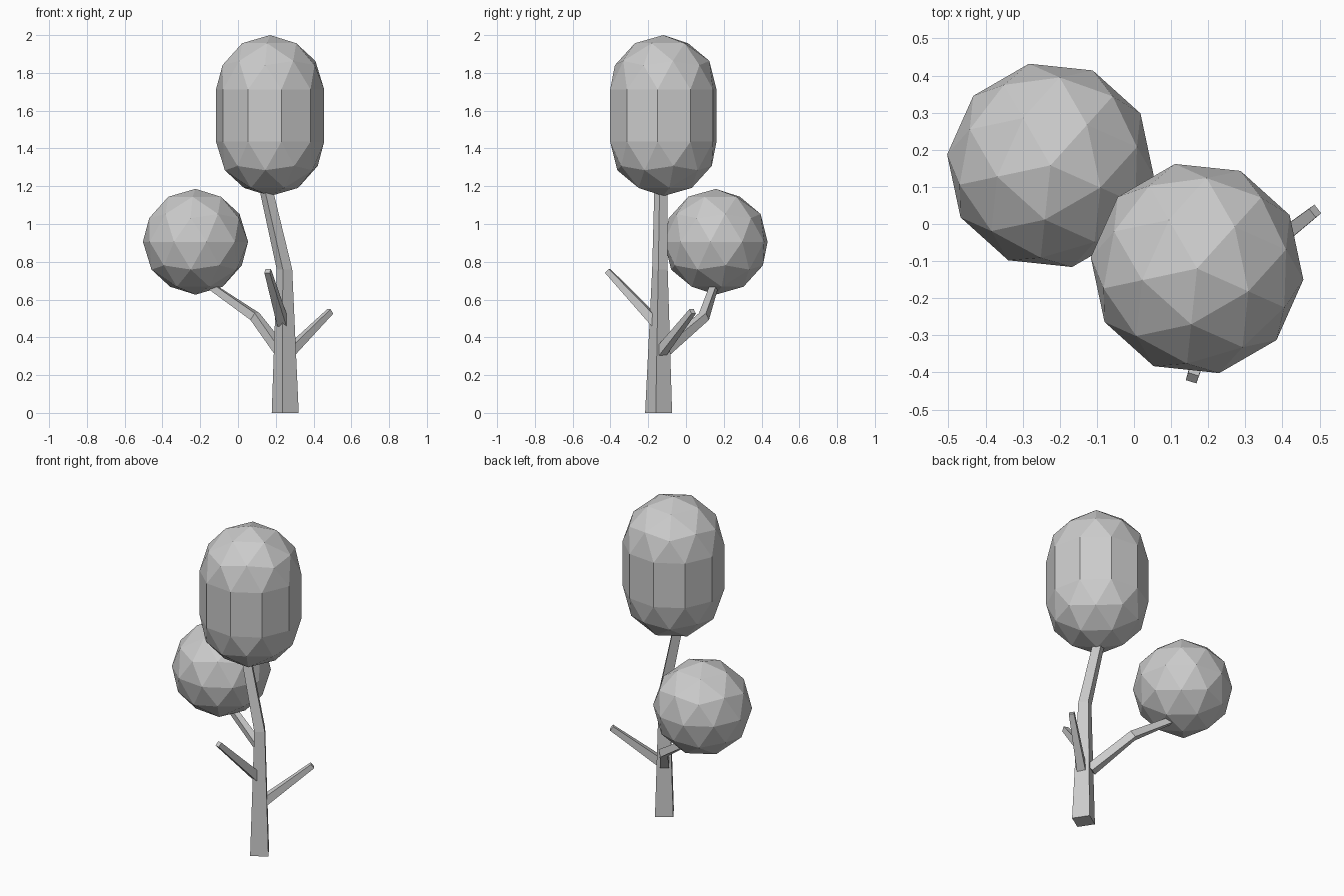
import bpy, bmesh
from math import radians, cos, sin
from mathutils import Vector

cube = bpy.data.objects.get("Cube")
if cube:
    bpy.data.objects.remove(cube, do_unlink=True)

grey = bpy.data.materials.new("plain grey")
grey.use_nodes = True
tone = (0.6, 0.6, 0.6, 1)
grey.diffuse_color = tone
grey.node_tree.nodes["Principled BSDF"].inputs["Base Color"].default_value = tone


def finish(name, bm):
    bmesh.ops.recalc_face_normals(bm, faces=bm.faces)
    mesh = bpy.data.meshes.new(name)
    bm.to_mesh(mesh)
    bm.free()
    mesh.materials.append(grey)
    obj = bpy.data.objects.new(name, mesh)
    bpy.context.collection.objects.link(obj)
    return obj


def limb(name, points, radii, twist, upright=False):
    """Square tapered tube through the points."""
    bm = bmesh.new()
    pts = [Vector(p) for p in points]
    rings = []
    for i, (p, r) in enumerate(zip(pts, radii)):
        along = pts[min(i + 1, len(pts) - 1)] - pts[max(i - 1, 0)]
        if upright:
            along = Vector((0, 0, 1))
        turn = along.to_track_quat('Z', 'Y')
        if upright:
            turn.identity()
        angles = [radians(twist + 90 * k) for k in range(4)]
        rings.append([bm.verts.new(p + turn @ Vector((r * cos(a), r * sin(a), 0)))
                      for a in angles])
    for low, high in zip(rings, rings[1:]):
        for k in range(4):
            n = (k + 1) % 4
            bm.faces.new((low[k], low[n], high[n], high[k]))
    bm.faces.new(rings[0])
    bm.faces.new(rings[-1])
    return finish(name, bm)


def crown(name, centre, radius, stretch=0):
    """Faceted ball; its halves are pulled apart at the equator by stretch."""
    bm = bmesh.new()
    bmesh.ops.create_icosphere(bm, subdivisions=2, radius=radius)
    if stretch:
        equator = [e for e in bm.edges if all(abs(v.co.z) < 0.01 for v in e.verts)]
        bmesh.ops.split_edges(bm, edges=equator)
        for f in bm.faces:
            f.tag = f.calc_center_median().z > 0
        for v in bm.verts:
            v.co.z += stretch / 2 if v.link_faces[0].tag else -stretch / 2
        rims = [e for e in bm.edges if e.is_boundary]
        bmesh.ops.bridge_loops(bm, edges=rims)
    obj = finish(name, bm)
    obj.location = centre
    obj.rotation_euler.z = radians(48)
    return obj


# Trunk, bending towards the upper crown
limb("trunk",
     [(0.25, -0.145, 0), (0.246, -0.138, 0.76), (0.145, -0.132, 1.2)],
     [0.073, 0.042, 0.036], -12, upright=True)

# Branches
limb("crown_branch",
     [(0.225, -0.11, 0.33), (0.09, 0.095, 0.51), (-0.15, 0.15, 0.675)],
     [0.037, 0.032, 0.025], 45)
limb("front_stub", [(0.238, -0.155, 0.475), (0.157, -0.415, 0.752)], [0.036, 0.021], 45)
limb("left_stub", [(0.27, -0.135, 0.32), (0.488, 0.035, 0.537)], [0.035, 0.021], 45)

# Crowns
crown("upper_crown", (0.17, -0.12, 1.574), 0.288, 0.276)
crown("lower_crown", (-0.225, 0.158, 0.906), 0.28)
